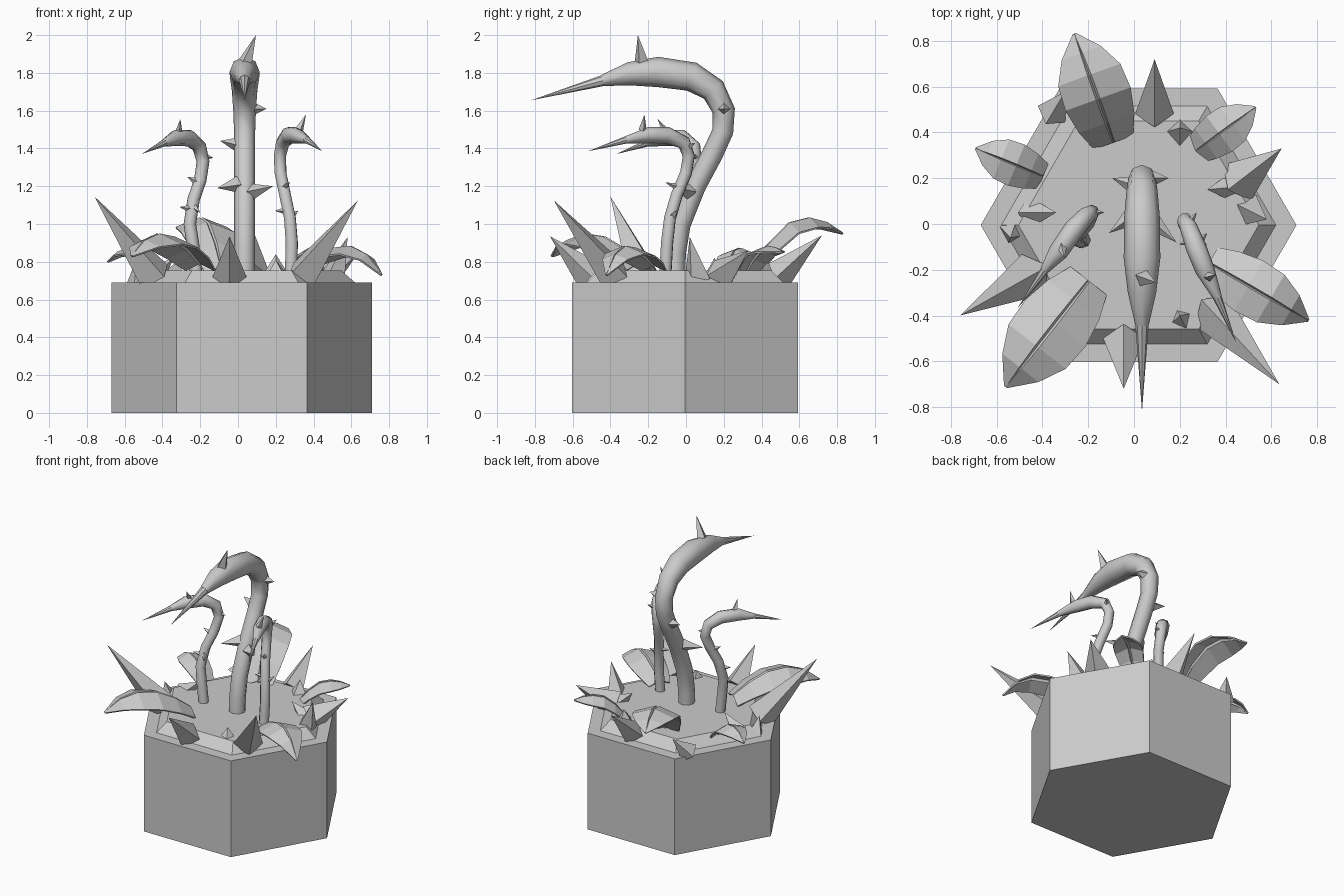
import bpy, bmesh, math
from mathutils import Vector, Matrix


def finish(bm, name):
    bmesh.ops.recalc_face_normals(bm, faces=bm.faces)
    me = bpy.data.meshes.new(name)
    bm.to_mesh(me)
    bm.free()
    ob = bpy.data.objects.new(name, me)
    bpy.context.collection.objects.link(ob)
    return ob


def add_cone(bm, base, tip, r, sides=4):
    b, t = Vector(base), Vector(tip)
    d = t - b
    m = Matrix.Translation((b + t) / 2) @ d.to_track_quat('Z', 'Y').to_matrix().to_4x4()
    bmesh.ops.create_cone(bm, cap_ends=True, segments=sides, radius1=r, radius2=0,
                          depth=d.length, matrix=m)


def cones(name, items, sides=4):
    bm = bmesh.new()
    for base, tip, r in items:
        add_cone(bm, base, tip, r, sides)
    return finish(bm, name)


# hexagonal planter with flat rim and raised soil
bm = bmesh.new()
rings = []
for r, z in ((0.69, 0), (0.69, 0.69), (0.6, 0.69), (0.525, 0.755)):
    rings.append([bm.verts.new((0.02 + r * math.cos(k * math.pi / 3),
                                -0.005 + r * math.sin(k * math.pi / 3), z)) for k in range(6)])
for a, b in zip(rings, rings[1:]):
    for k in range(6):
        bm.faces.new((a[k], a[(k + 1) % 6], b[(k + 1) % 6], b[k]))
bm.faces.new(rings[0])
bm.faces.new(rings[-1])
finish(bm, "planter")


def stem(name, pts, radii):
    cu = bpy.data.curves.new(name, 'CURVE')
    cu.dimensions = '3D'
    cu.bevel_depth = 1.0
    cu.bevel_resolution = 2
    cu.use_fill_caps = True
    sp = cu.splines.new('POLY')
    sp.points.add(len(pts) - 1)
    for p, co, r in zip(sp.points, pts, radii):
        p.co = (*co, 1)
        p.radius = r
    ob = bpy.data.objects.new(name, cu)
    bpy.context.collection.objects.link(ob)
    bpy.ops.object.select_all(action='DESELECT')
    ob.select_set(True)
    bpy.context.view_layer.objects.active = ob
    bpy.ops.object.convert(target='MESH')
    bpy.ops.object.shade_smooth_by_angle(angle=math.radians(50))


# tall middle stem, hooked over to the front
mid = [(-.06, .7), (-.055, .85), (-.03, 1.0), (.05, 1.2), (.14, 1.37), (.195, 1.49), (.2, 1.6),
       (.145, 1.71), (.03, 1.78), (-.15, 1.805), (-.3, 1.795), (-.44, 1.76)]
stem("middle_stem", [(.035, y, z) for y, z in mid],
     [.055, .055, .055, .055, .056, .056, .06, .068, .078, .08, .062, .03])

# two smaller stems
small_r = [.034, .034, .033, .033, .033, .034, .038, .045, .043, .02]
stem("right_stem", [(.28, -.11, .72), (.285, -.1, .9), (.275, -.085, 1.03), (.25, -.05, 1.15),
                    (.225, 0, 1.27), (.222, .015, 1.36), (.237, -.01, 1.43), (.27, -.1, 1.47),
                    (.31, -.2, 1.47), (.365, -.32, 1.445)], small_r)
stem("left_stem", [(-.22, -.07, .72), (-.24, -.07, .9), (-.255, -.06, 1.0), (-.235, -.03, 1.13),
                   (-.2, .01, 1.23), (-.185, .05, 1.33), (-.205, .04, 1.41), (-.26, -.02, 1.455),
                   (-.33, -.12, 1.455), (-.39, -.2, 1.43)], small_r)

# sharp beaks at the stem ends
cones("beaks", [((.035, -.43, 1.762), (.035, -.82, 1.655), .03),
                ((.362, -.315, 1.446), (.447, -.52, 1.385), .02),
                ((-.386, -.195, 1.432), (-.51, -.37, 1.37), .02)], 8)

# thorns along the stems and on the heads
cones("middle_thorns", [((.04, -.235, 1.86), (.095, -.255, 2.0), .038),
                        ((.07, .2, 1.61), (.15, .2, 1.61), .04),
                        ((0, .17, 1.42), (-.095, .2, 1.44), .04),
                        ((.07, .02, 1.17), (.185, -.08, 1.2), .045),
                        ((0, .04, 1.21), (-.11, -.04, 1.19), .045)])
cones("side_thorns", [((.325, -.23, 1.5), (.36, -.22, 1.58), .022),
                      ((.235, .0, 1.4), (.275, .05, 1.43), .025),
                      ((.265, -.07, 1.07), (.195, -.09, 1.07), .025),
                      ((.24, -.03, 1.19), (.275, -.11, 1.22), .025),
                      ((.28, -.08, 1.04), (.32, -.04, 1.07), .025),
                      ((-.315, -.1, 1.48), (-.305, -.15, 1.555), .022),
                      ((-.19, .05, 1.36), (-.13, .05, 1.35), .025),
                      ((-.21, 0, 1.22), (-.27, -.01, 1.25), .025),
                      ((-.245, -.05, 1.08), (-.31, -.07, 1.09), .025),
                      ((-.24, -.04, 1.1), (-.2, -.1, 1.06), .025)])


# arched leaves: base xy, tip xy, half width, and base/apex/tip heights
def leaf(name, base, tip, hw, zs):
    bm = bmesh.new()
    b, t = Vector((*base, 0)), Vector((*tip, 0))
    side = Vector((-(t - b).y, (t - b).x, 0)).normalized()
    z0, z1, z2 = zs
    prev = None
    for f, w, h in ((0, .6, 0), (.18, .85, .5), (.4, 1, .9), (.62, .95, 1), (.82, .6, None),
                    (1, .04, None)):
        if h is not None:
            z = z0 + (z1 - z0) * h
        else:
            z = z2 if f == 1 else z1 - (z1 - z2) * .3
        p = b.lerp(t, f) + Vector((0, 0, z))
        row = [bm.verts.new(p + side * (s * hw * w) + Vector((0, 0, d * w)))
               for s, d in ((-1, -.35 * hw), (-.07, 0), (0, -.015), (.07, 0), (1, -.35 * hw))]
        if prev:
            for i in range(4):
                bm.faces.new((prev[i], prev[i + 1], row[i + 1], row[i]))
        prev = row
    ob = finish(bm, name)
    mod = ob.modifiers.new("thickness", 'SOLIDIFY')
    mod.thickness = 0.01
    mod.offset = 0


leaf("back_leaf", (-.09, .36), (-.26, .83), .15, (.77, 1.03, .95))
leaf("front_left_leaf", (-.2, -.25), (-.56, -.71), .165, (.79, .945, .83))
leaf("front_right_leaf", (.33, -.17), (.76, -.42), .125, (.78, .88, .73))
leaf("back_right_leaf", (.27, .32), (.53, .51), .095, (.75, .88, .85))
leaf("left_leaf", (-.4, .21), (-.69, .33), .095, (.75, .87, .8))

# pointed shards around the rim
cones("shards", [((-.44, -.22, .72), (-.76, -.4, 1.145), .1),
                 ((.34, -.38, .72), (.635, -.7, 1.125), .1),
                 ((-.045, -.5, .72), (-.045, -.72, .935), .09),
                 ((.09, .48, .72), (.09, .72, .94), .085),
                 ((.45, .18, .72), (.645, .33, .86), .1),
                 ((.5, .06, .71), (.58, .02, .93), .075),
                 ((.42, .16, .73), (.32, .15, .82), .06),
                 ((-.46, .05, .71), (-.34, .05, .82), .07),
                 ((-.36, .48, .7), (-.3, .58, .82), .07),
                 ((-.53, -.03, .69), (-.54, -.06, .81), .06),
                 ((.2, .4, .73), (.2, .42, .84), .07),
                 ((.21, -.42, .71), (.2, -.4, .81), .075)])
